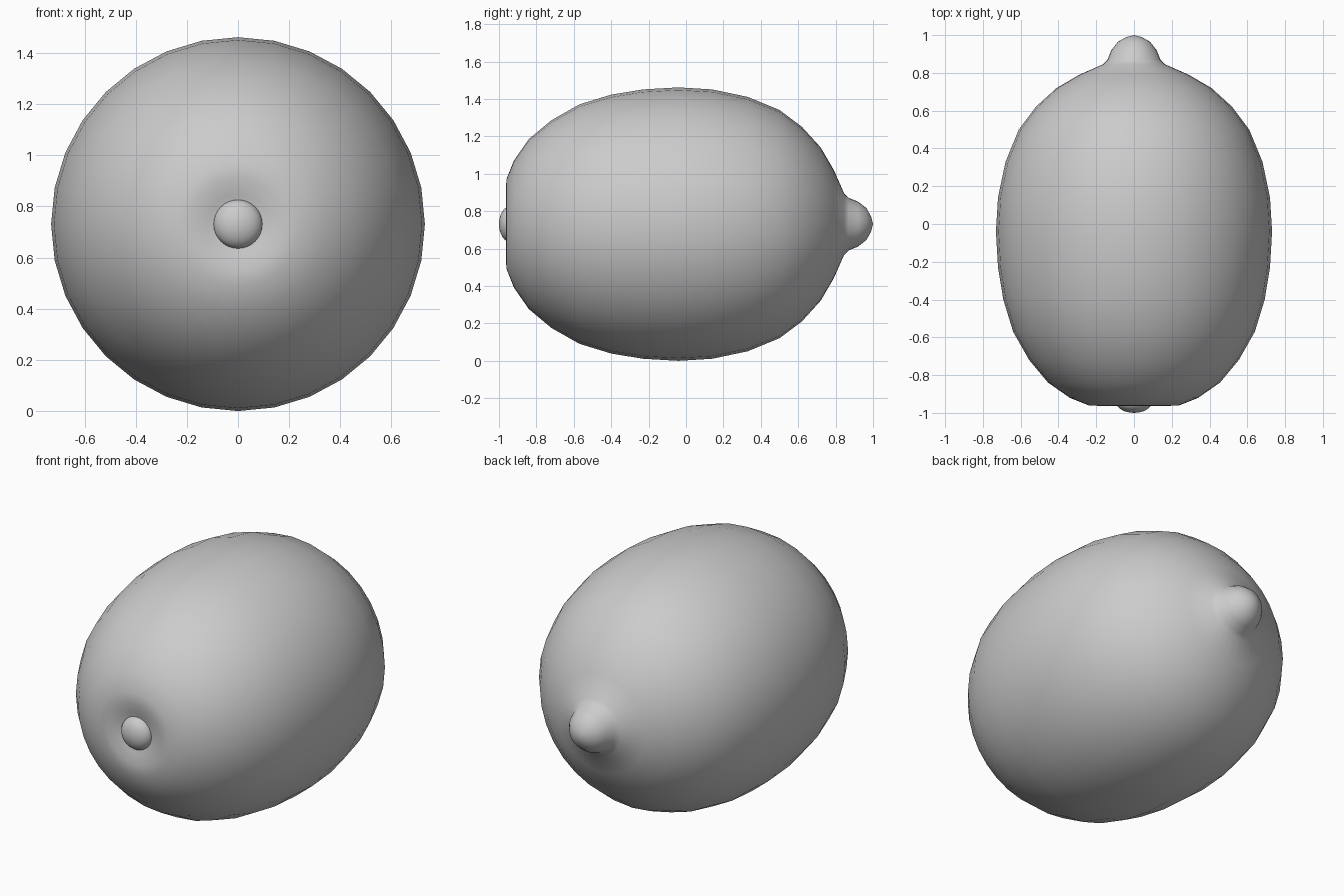
import bpy, bmesh, math

if "Cube" in bpy.data.objects:
    bpy.data.objects.remove(bpy.data.objects["Cube"])

CENTRE_Z = 0.731


def lathe(name, profile, segments):
    """Revolve (y, radius) points around the fruit's long axis."""
    bm = bmesh.new()
    rings = []
    for y, r in profile:
        if r == 0:
            rings.append([bm.verts.new((0, y, 0))])
            continue
        angles = [2 * math.pi * i / segments for i in range(segments)]
        rings.append([bm.verts.new((r * math.cos(a), y, r * math.sin(a))) for a in angles])
    for a, b in zip(rings, rings[1:]):
        for i in range(segments):
            j = (i + 1) % segments
            if len(a) == 1:
                bm.faces.new((a[0], b[i], b[j]))
            elif len(b) == 1:
                bm.faces.new((a[i], b[0], a[j]))
            else:
                bm.faces.new((a[i], b[i], b[j], a[j]))
    bmesh.ops.recalc_face_normals(bm, faces=bm.faces)
    mesh = bpy.data.meshes.new(name)
    bm.to_mesh(mesh)
    bm.free()
    for p in mesh.polygons:
        p.use_smooth = True
    obj = bpy.data.objects.new(name, mesh)
    obj.location.z = CENTRE_Z
    bpy.context.collection.objects.link(obj)
    return obj


# Fruit body: dimple at the front, swollen middle, nub at the back
lathe("fruit_body", [
    (-0.93, 0), (-0.935, 0.06), (-0.95, 0.12), (-0.963, 0.18), (-0.96, 0.24),
    (-0.92, 0.34), (-0.84, 0.455), (-0.72, 0.555), (-0.57, 0.64),
    (-0.40, 0.692), (-0.23, 0.72), (-0.04, 0.731), (0.14, 0.72),
    (0.33, 0.68), (0.50, 0.61), (0.62, 0.52), (0.72, 0.41), (0.79, 0.29),
    (0.845, 0.165), (0.87, 0.14), (0.92, 0.12), (0.965, 0.085),
    (0.99, 0.04), (1.0, 0)], 32)

# Stem button: flattened ball set in the dimple
N = 12
button = [(-0.94 - 0.06 * math.cos(math.pi * i / N),
           0 if i in (0, N) else 0.096 * math.sin(math.pi * i / N)) for i in range(N + 1)]
lathe("stem_button", button, 32)
